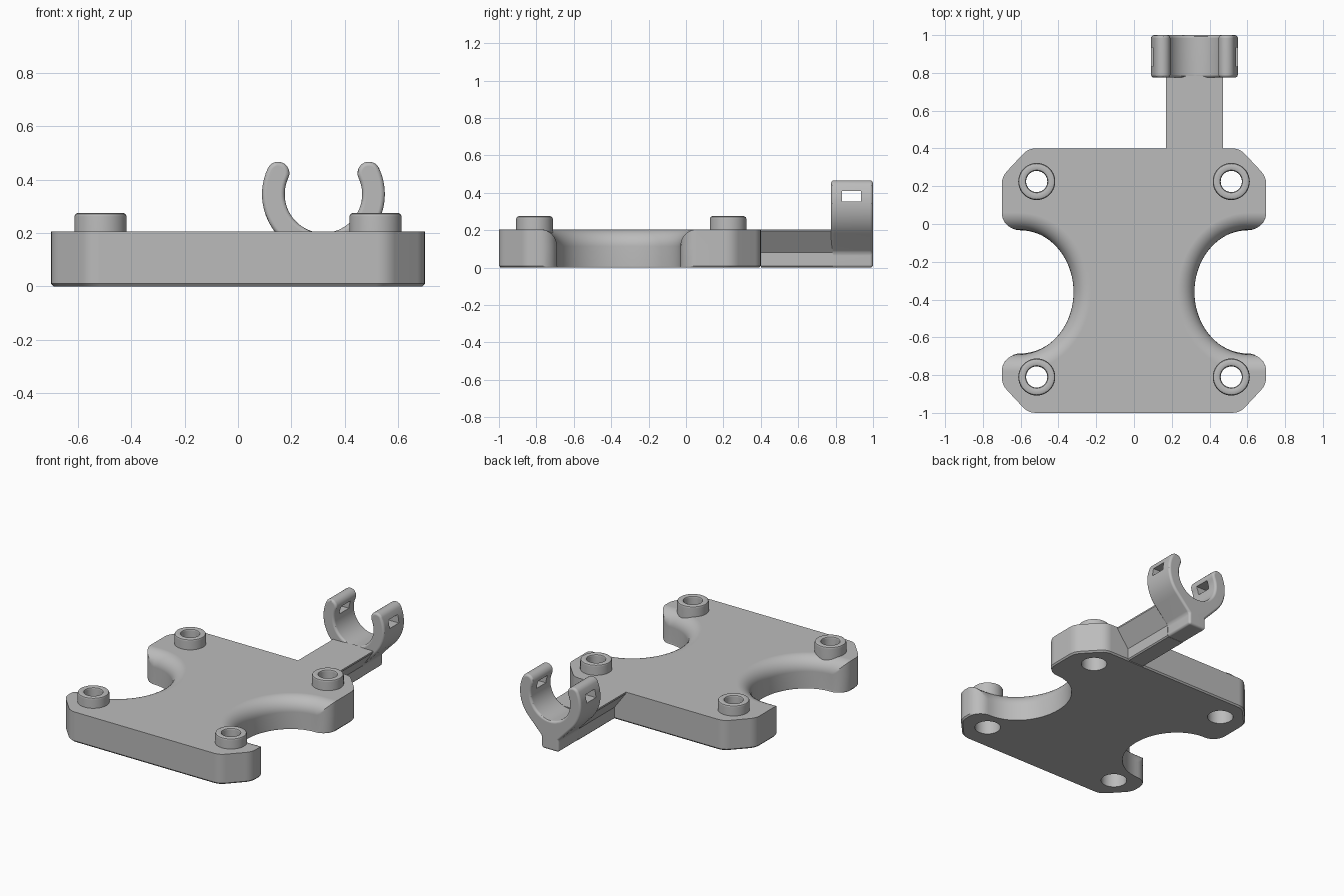
import bpy, bmesh
from math import sin, cos, acos, radians, pi
from mathutils import Vector

default = bpy.data.objects.get("Cube")
if default:
    bpy.data.objects.remove(default, do_unlink=True)

grey = bpy.data.materials.new("plain grey")
grey.use_nodes = True
grey.diffuse_color = (0.5, 0.5, 0.5, 1)
grey.node_tree.nodes["Principled BSDF"].inputs["Base Color"].default_value = (0.5, 0.5, 0.5, 1)


def loft(name, rings, closed=False):
    """Skin a stack of equal rings; cap the ends, or join last to first."""
    bm = bmesh.new()
    loops = [[bm.verts.new(p) for p in ring] for ring in rings]
    n = len(loops[0])
    pairs = list(zip(loops, loops[1:]))
    if closed:
        pairs.append((loops[-1], loops[0]))
    else:
        bm.faces.new(loops[0])
        bm.faces.new(loops[-1])
    for a, b in pairs:
        for i in range(n):
            j = (i + 1) % n
            bm.faces.new((a[i], a[j], b[j], b[i]))
    bmesh.ops.remove_doubles(bm, verts=bm.verts, dist=1e-5)
    bmesh.ops.recalc_face_normals(bm, faces=bm.faces)
    mesh = bpy.data.meshes.new(name)
    bm.to_mesh(mesh)
    bm.free()
    mesh.materials.append(grey)
    obj = bpy.data.objects.new(name, mesh)
    bpy.context.collection.objects.link(obj)
    return obj


def activate(obj):
    bpy.ops.object.select_all(action='DESELECT')
    obj.select_set(True)
    bpy.context.view_layer.objects.active = obj


def cut(obj, cutter):
    mod = obj.modifiers.new("cut", 'BOOLEAN')
    mod.operation = 'DIFFERENCE'
    mod.solver = 'EXACT'
    mod.object = cutter
    activate(obj)
    bpy.ops.object.modifier_apply(modifier=mod.name)
    bpy.data.objects.remove(cutter, do_unlink=True)


def bevel(obj, width, segments):
    mod = obj.modifiers.new("bevel", 'BEVEL')
    mod.width = width
    mod.segments = segments
    mod.limit_method = 'ANGLE'
    mod.use_clamp_overlap = False
    activate(obj)
    bpy.ops.object.modifier_apply(modifier=mod.name)


def smooth(obj):
    activate(obj)
    bpy.ops.object.shade_smooth_by_angle(angle=radians(30))
    mod = obj.modifiers.new("normals", 'WEIGHTED_NORMAL')
    mod.keep_sharp = True


def disc(x, y, z, r, n=40):
    return [(x + r * cos(2 * pi * i / n), y + r * sin(2 * pi * i / n), z) for i in range(n)]


def soften(a, corner, b, size=0.04, n=4):
    """Round one outline corner."""
    a, c, b = Vector(a), Vector(corner), Vector(b)
    p, q = c + (a - c).normalized() * size, c + (b - c).normalized() * size
    return [tuple(p * (1 - t) ** 2 + c * 2 * t * (1 - t) + q * t * t)
            for t in [i / n for i in range(n + 1)]]


# Base plate: waisted outline whose side recesses flare outward at the top
ROUND = 0.09
WAIST_Y = -0.36


def quarter(d, h):
    pts = []
    for i in range(20):
        a = pi / 2 * i / 19
        pts.append((0.61 - (0.29 + d) * cos(a), (0.33 + d) * sin(a)))
    start = acos(max(0, 1 - d / ROUND))
    for i in range(9):
        t = start + (pi / 2 - start) * i / 8
        pts.append((0.61 + ROUND * sin(t), 0.42 - ROUND * cos(t)))
    side, end = (0.7, h - 0.15), (0.56, h)
    pts += soften((0.7, 0.3), side, end)
    pts += soften(side, end, (0, h))
    return pts


def outline(d, z, inset=1.0):
    up, low = quarter(d, 0.76), quarter(d, 0.64)
    flat = (up + [(-x, y) for x, y in reversed(up)]
            + [(-x, -y) for x, y in low] + [(x, -y) for x, y in reversed(low)])
    return [(x * inset, -0.3 + (y + WAIST_Y + 0.3) * inset, z) for x, y in flat]


rings = [outline(0, 0, 0.988), outline(0, 0.01)]
for i in range(9):
    a = pi / 2 * i / 8
    rings.append(outline(ROUND * (1 - cos(a)), 0.115 + ROUND * sin(a)))
plate = loft("base_plate", rings)

# Four mounting bosses over counterbored holes
boss_profile = [(0.056, 0.12), (0.056, 0.262), (0.06, 0.271), (0.068, 0.275), (0.085, 0.275),
                (0.094, 0.271), (0.098, 0.262), (0.098, 0.12)]
for side, x in (("right", -0.515), ("left", 0.515)):
    for end, y in (("front", -0.81), ("back", 0.225)):
        cut(plate, loft("hole_cutter", [disc(x, y, -0.1, 0.08), disc(x, y, 0.4, 0.08)]))
        boss = loft(f"{end}_{side}_boss", [disc(x, y, z, r) for r, z in boss_profile], closed=True)
        smooth(boss)
smooth(plate)

# Arm: flat top, undercut sides, narrow keel
CX = 0.32
keel = [(-0.15, 0.205), (-0.15, 0.195), (-0.065, 0.08), (-0.065, 0.008), (-0.057, 0)]
keel += [(-x, z) for x, z in reversed(keel)]
loft("arm", [[(CX + x, y, z) for x, z in keel] for y in (0.4, 0.785)])

# Clip: open ring on a tapered foot
CZ, INNER, OUTER, TIP = 0.345, 0.145, 0.23, radians(25)


def arc(r, a, b, n, cx=0.0, cz=CZ):
    return [(cx + r * cos(a + (b - a) * i / n), cz + r * sin(a + (b - a) * i / n))
            for i in range(n + 1)]


mid, tip_r = (INNER + OUTER) / 2, (OUTER - INNER) / 2
half = arc(INNER, -pi / 2, TIP, 20)
half += arc(tip_r, TIP + pi, TIP, 12, mid * cos(TIP), CZ + mid * sin(TIP))[1:]
half += arc(OUTER, TIP, radians(-45), 14)[1:]
half += [(0.065, 0.08), (0.065, 0)]
profile = half + [(-x, z) for x, z in reversed(half[1:])]
clip = loft("clip", [[(CX + x, y, z) for x, z in profile] for y in (0.775, 1.0)])
bevel(clip, 0.016, 3)

# Strap slot through both clip jaws
slot = [(y, z) for y, z in ((0.835, 0.355), (0.935, 0.355), (0.935, 0.41), (0.835, 0.41))]
cut(clip, loft("slot_cutter", [[(x, y, z) for y, z in slot] for x in (0, 0.7)]))
smooth(clip)
